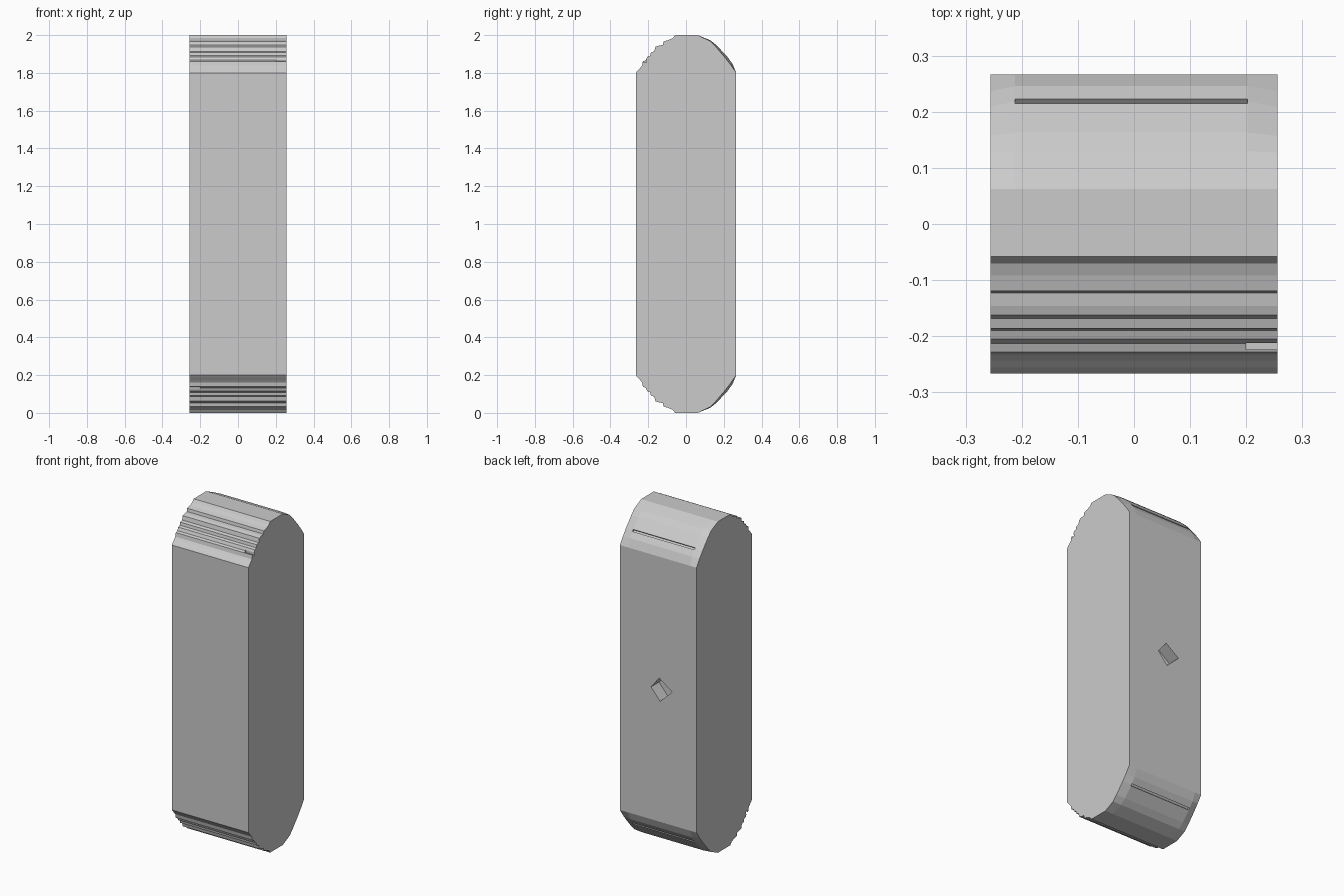
import bpy, bmesh
from math import radians

if "Cube" in bpy.data.objects:
    bpy.data.objects.remove(bpy.data.objects["Cube"])

# Upper half outline (y, z), from the front edge over the top to the back edge
FRONT = [(-0.266, 1.80), (-0.256, 1.812), (-0.243, 1.826), (-0.233, 1.838), (-0.228, 1.861),
         (-0.213, 1.867), (-0.205, 1.885), (-0.190, 1.891), (-0.186, 1.908), (-0.168, 1.914),
         (-0.162, 1.938), (-0.146, 1.944), (-0.123, 1.948), (-0.119, 1.966),
         (-0.092, 1.974), (-0.070, 1.984), (-0.058, 2.0)]
BACK_MID = [(0.062, 2.0), (0.13, 1.972), (0.163, 1.945), (0.219, 1.885), (0.246, 1.848), (0.266, 1.80)]
BACK_END = [(0.062, 2.0), (0.127, 1.969), (0.157, 1.939), (0.208, 1.879), (0.236, 1.843), (0.266, 1.80)]


def new_object(name, bm):
    bmesh.ops.recalc_face_normals(bm, faces=bm.faces)
    mesh = bpy.data.meshes.new(name)
    bm.to_mesh(mesh)
    bm.free()
    ob = bpy.data.objects.new(name, mesh)
    bpy.context.collection.objects.link(ob)
    return ob


def loft(name, sections, axis_point):
    """Join closed outlines of equal length, capped at both ends."""
    bm = bmesh.new()
    rings = [[bm.verts.new(axis_point(pos, p)) for p in pts] for pos, pts in sections]
    n = len(rings[0])
    for a, b in zip(rings, rings[1:]):
        for i in range(n):
            j = (i + 1) % n
            bm.faces.new((a[i], a[j], b[j], b[i]))
    bm.faces.new(rings[0])
    bm.faces.new(rings[-1][::-1])
    return new_object(name, bm)


def box(name, centre, size, tilt=0):
    bm = bmesh.new()
    bmesh.ops.create_cube(bm, size=1)
    bmesh.ops.scale(bm, vec=size, verts=bm.verts)
    ob = new_object(name, bm)
    ob.location = centre
    ob.rotation_euler.x = tilt
    return ob


def outline(back):
    top = FRONT + back
    return top + [(y, 2 - z) for y, z in reversed(top)]


# Main body: stepped front corners, smooth faceted back corners
end, mid = outline(BACK_END), outline(BACK_MID)
body = loft("rounded_body", [(-0.256, end), (-0.212, mid), (0.202, mid), (0.256, end)],
            lambda x, p: (x, p[0], p[1]))

# Small diamond recess in the back face
diamond = [(-0.007, 1.067), (-0.094, 1.004), (-0.013, 0.928), (0.047, 0.999)]
cutters = [loft("diamond_cutter", [(0.19, diamond), (0.30, diamond)],
                lambda y, p: (p[0], y, p[1]))]

# Thin grooves across the back corners and nicks on the right end of the steps
for top in (True, False):
    s = 1 if top else -1
    cutters.append(box("groove_cutter", (-0.005, 0.219, 1 + s * 0.885),
                       (0.414, 0.012, 0.024), radians(-48 * s)))
    cutters.append(box("nick_cutter", (0.24 * s, -0.216, 1 + s * 0.862), (0.08, 0.016, 0.016)))

bpy.context.view_layer.objects.active = body
for cutter in cutters:
    cutter.hide_render = True
    mod = body.modifiers.new(cutter.name, 'BOOLEAN')
    mod.operation = 'DIFFERENCE'
    mod.solver = 'EXACT'
    mod.object = cutter
    bpy.ops.object.modifier_apply(modifier=mod.name)
for cutter in cutters:
    bpy.data.objects.remove(cutter)
